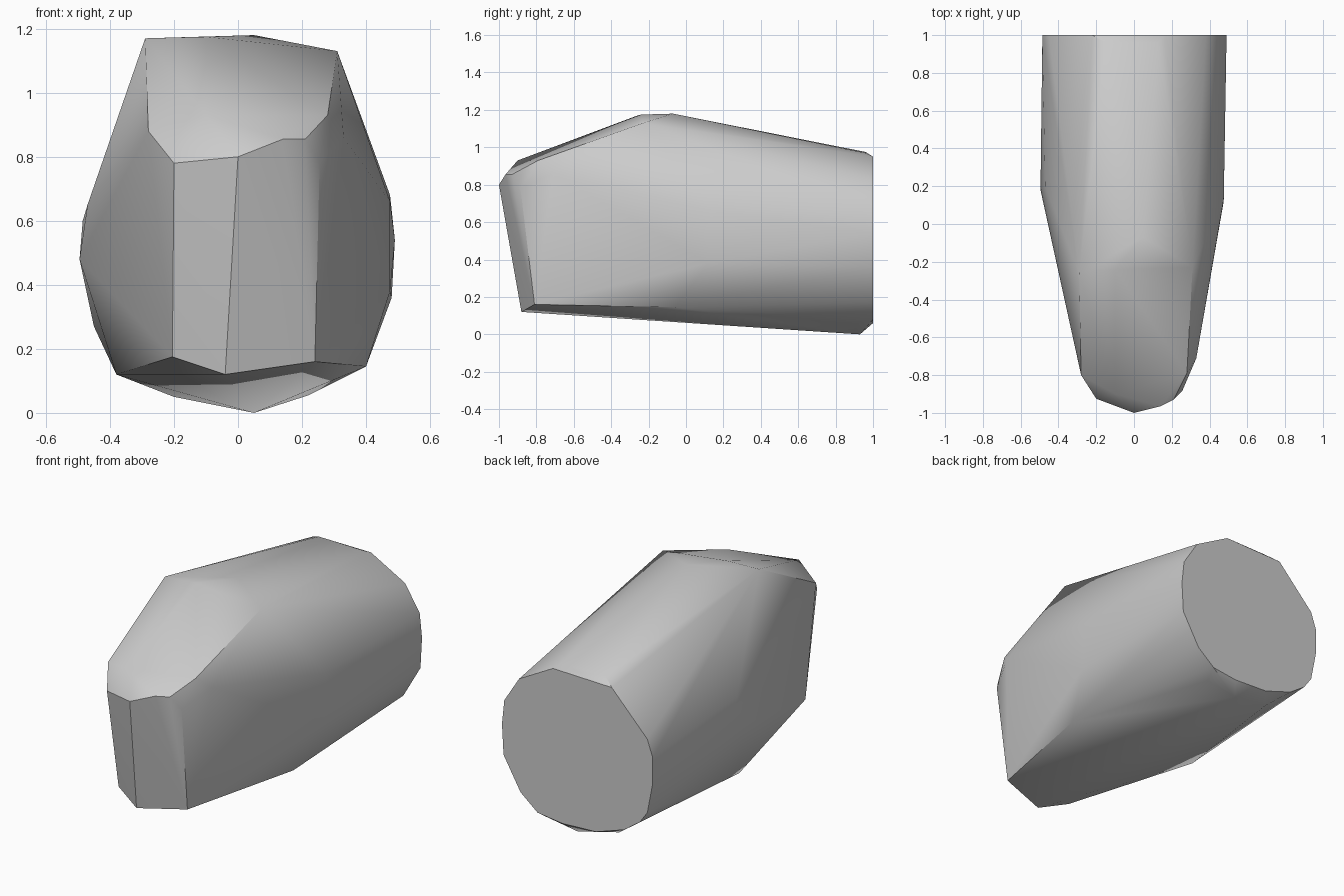
import bpy
import bmesh

# Remove the default cube only
default_cube = bpy.data.objects.get("Cube")
if default_cube:
    bpy.data.objects.remove(default_cube, do_unlink=True)


def make_material(name, colour):
    """Create a plain flat-coloured material."""
    material = bpy.data.materials.new(name)
    material.use_nodes = True
    material.diffuse_color = colour
    shader = material.node_tree.nodes["Principled BSDF"]
    shader.inputs["Base Color"].default_value = colour
    return material


def make_hull(name, points, material):
    """Wrap a tight faceted shell around the corner points."""
    bm = bmesh.new()
    for point in points:
        bm.verts.new(point)
    result = bmesh.ops.convex_hull(bm, input=bm.verts)
    leftovers = {item for key in ("geom_interior", "geom_unused")
                 for item in result[key]
                 if isinstance(item, bmesh.types.BMVert)}
    bmesh.ops.delete(bm, geom=list(leftovers), context='VERTS')
    bmesh.ops.recalc_face_normals(bm, faces=bm.faces)
    mesh = bpy.data.meshes.new(name)
    bm.to_mesh(mesh)
    bm.free()
    mesh.materials.append(material)
    shell = bpy.data.objects.new(name, mesh)
    bpy.context.collection.objects.link(shell)
    return shell


# Flat rounded back end, as an x-z outline
back_outline = [
    (.16, .95), (-.22, .94), (-.45, .7), (-.485, .6), (-.485, .45),
    (-.45, .27), (-.4, .2), (-.3, .13), (-.12, .07), (.1, .06),
    (.26, .08), (.37, .17), (.48, .36), (.49, .54), (.475, .68), (.38, .83),
]
back_end = [(x, 1, z) for x, z in back_outline]

# Softened rim just ahead of the back end
back_rim = [(.13, .96, .97), (-.15, .96, .975), (.05, .93, 0),
            (-.2, .9, .05), (.22, .9, .055)]

# Widest part of the body and the lower side corners
waist = [(-.495, .18, .48), (-.47, .2, .65), (.475, .13, .66),
         (.475, .12, .38), (.4, -.06, .145), (-.38, .05, .12)]

# Highest ridge across the top
crown = [(-.29, -.26, 1.17), (-.1, -.24, 1.175), (.05, -.07, 1.18),
         (.31, -.23, 1.13)]

# Sloping front, from its upper shoulders to the nose
shoulders = [(-.28, -.8, .88), (-.1, -.9, .93), (.28, -.79, .93),
             (.33, -.71, .86)]
nose = [(-.2, -.925, .78), (0, -1, .8), (.14, -.965, .855),
        (.21, -.93, .855), (.255, -.885, .78)]

# Bottom corners of the front
toe = [(-.205, -.81, .175), (-.04, -.88, .12), (.24, -.81, .16)]

grey = make_material("light grey", (.6, .6, .6, 1))
body = make_hull("faceted_body",
                 back_end + back_rim + waist + crown + shoulders + nose + toe,
                 grey)

# Smooth the shallow bends and keep the strong edges crisp
bpy.ops.object.select_all(action='DESELECT')
body.select_set(True)
bpy.context.view_layer.objects.active = body
bpy.ops.object.shade_smooth_by_angle()
